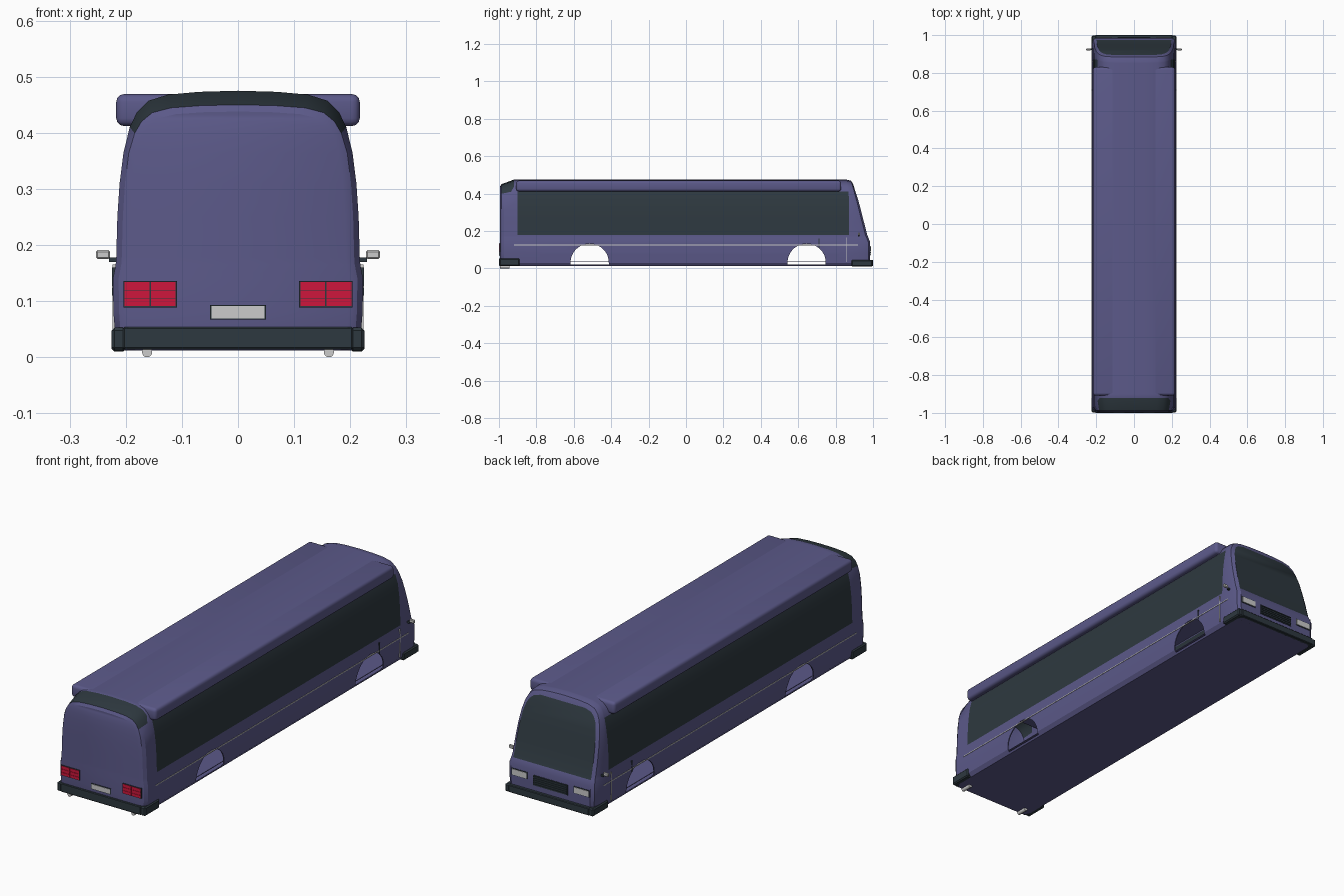
import bpy, bmesh, math
from mathutils import Vector

cube = bpy.data.objects.get("Cube")
if cube:
    bpy.data.objects.remove(cube, do_unlink=True)


def material(name, rgb):
    m = bpy.data.materials.new(name)
    m.use_nodes = True
    m.diffuse_color = (*rgb, 1)
    m.node_tree.nodes["Principled BSDF"].inputs["Base Color"].default_value = (*rgb, 1)
    return m


PAINT = material("violet paint", (0.105, 0.10, 0.25))
DARK = material("dark glass and rubber", (0.027, 0.04, 0.05))
RED = material("red lamp", (0.62, 0.008, 0.045))
LIGHT = material("light grey", (0.6, 0.6, 0.6))


def finish(name, bm, mats, smooth=None):
    bmesh.ops.recalc_face_normals(bm, faces=bm.faces)
    mesh = bpy.data.meshes.new(name)
    bm.to_mesh(mesh)
    bm.free()
    for m in mats:
        mesh.materials.append(m)
    ob = bpy.data.objects.new(name, mesh)
    bpy.context.collection.objects.link(ob)
    if smooth:
        activate(ob)
        bpy.ops.object.shade_smooth_by_angle(angle=math.radians(smooth))
    return ob


def activate(ob):
    bpy.ops.object.select_all(action='DESELECT')
    ob.select_set(True)
    bpy.context.view_layer.objects.active = ob


def box(name, lo, hi, mat, bevel=0, segments=1):
    lo, hi = Vector(lo), Vector(hi)
    bm = bmesh.new()
    bmesh.ops.create_cube(bm, size=1)
    for v in bm.verts:
        v.co = (lo + hi) / 2 + v.co * (hi - lo)
    if bevel:
        bmesh.ops.bevel(bm, geom=bm.edges[:], offset=bevel, segments=segments,
                        profile=0.5, affect='EDGES')
    return finish(name, bm, [mat], 35 if segments > 1 else None)


def pair(name, lo, hi, mat, bevel=0, segments=1):
    """A box on the left (+x) and its mirror on the right."""
    box("left_" + name, lo, hi, mat, bevel, segments)
    box("right_" + name, (-hi[0], lo[1], lo[2]), (-lo[0], hi[1], hi[2]), mat, bevel, segments)


# Half cross-section of the body, (x, z) from the sill to the roof centre
SECTION = [(0.205, 0.012), (0.218, 0.03), (0.222, 0.08), (0.223, 0.14), (0.218, 0.165),
           (0.217, 0.178), (0.215, 0.25), (0.211, 0.31), (0.204, 0.365), (0.193, 0.41),
           (0.18, 0.437), (0.16, 0.457), (0.125, 0.468), (0.07, 0.473), (0, 0.475)]
N = len(SECTION)


def nose(z):
    """Windscreen end: upright below, raked above."""
    if z < 0.145:
        return 0.985
    if z < 0.175:
        return 0.985 - (z - 0.145) * 0.5
    return 0.97 - (z - 0.175) * 0.255


def ring(bm, y_of, inset=0.0, top=0.475):
    right = []
    for x, z in SECTION:
        zz = z if z < 0.36 else 0.36 + (z - 0.36) * (top - 0.36) / 0.115
        right.append((x * (1 - inset / 0.22), y_of(z), zz))
    pts = right + [(-x, y, z) for x, y, z in reversed(right[:-1])]
    return [bm.verts.new(p) for p in pts]


def row_z(j):
    """Mid height of section row j."""
    i = j if j < N - 1 else 2 * N - 3 - j
    return (SECTION[i][1] + SECTION[i + 1][1]) / 2


# Body: rings from tail to nose
bm = bmesh.new()
tail = lambda z: -0.92 if z > 0.43 else (-0.935 if z > 0.4 else -0.972)
rings = [ring(bm, lambda z: -0.994, 0.025, 0.438),
         ring(bm, lambda z: -0.987, 0.01, 0.45),
         ring(bm, tail),
         ring(bm, lambda z: -0.90),
         ring(bm, lambda z: min(0.872, nose(z) - 0.042)),
         ring(bm, lambda z: nose(z) - 0.035),
         ring(bm, lambda z: nose(z) - 0.01, 0.006, 0.468),
         ring(bm, nose, 0.02, 0.45)]
for k, (a, b) in enumerate(zip(rings, rings[1:])):
    for j in range(2 * N - 2):
        f = bm.faces.new((a[j], a[j + 1], b[j + 1], b[j]))
        side_window = k == 3 and 0.175 < row_z(j) < 0.41
        rear_window = k == 1 and row_z(j) > 0.41
        f.material_index = int(side_window or rear_window)
    bm.faces.new((a[0], b[0], b[-1], a[-1]))
for r, glazed in ((rings[0], False), (rings[-1], True)):
    for i in range(N - 1):
        corners = [r[i], r[i + 1], r[-2 - i], r[-1 - i]]
        if i == N - 2:
            corners = [r[i], r[i + 1], r[-1 - i]]
        f = bm.faces.new(corners)
        f.material_index = int(glazed and 0.17 < row_z(i) < 0.466)
body = finish("body_shell", bm, [PAINT, DARK])

# Hollow the body and open the wheel arches
activate(body)
mod = body.modifiers.new("skin", 'SOLIDIFY')
mod.thickness = 0.005
mod.offset = -1
bpy.ops.object.modifier_apply(modifier=mod.name)
for yc in (-0.515, 0.645):
    bm = bmesh.new()
    angles = [math.pi * i / 32 for i in range(33)]
    prof = [(yc + 0.102 * math.cos(a), 0.032 + 0.1 * math.sin(a)) for a in angles]
    prof += [(yc - 0.102, 0.02), (yc + 0.102, 0.02)]
    face = bm.faces.new([bm.verts.new((-0.3, y, z)) for y, z in prof])
    out = bmesh.ops.extrude_face_region(bm, geom=[face])
    bmesh.ops.translate(bm, vec=(0.6, 0, 0),
                        verts=[g for g in out["geom"] if isinstance(g, bmesh.types.BMVert)])
    cutter = finish("arch_cutter", bm, [PAINT])
    cutter.hide_render = True
    activate(body)
    mod = body.modifiers.new("arch", 'BOOLEAN')
    mod.operation = 'DIFFERENCE'
    mod.solver = 'EXACT'
    mod.object = cutter
    bpy.ops.object.modifier_apply(modifier=mod.name)
    bpy.data.objects.remove(cutter, do_unlink=True)
activate(body)
bpy.ops.object.shade_smooth_by_angle(angle=math.radians(28))

# Roof slab with overhanging side rails, and inner floor
box("roof_slab", (-0.217, -0.908, 0.412), (0.217, 0.83, 0.469), PAINT, 0.014, 3)
box("inner_floor", (-0.205, -0.95, 0.033), (0.205, 0.95, 0.036), PAINT)

# Bumpers
box("rear_bumper", (-0.205, -1.0, 0.014), (0.205, -0.96, 0.054), DARK, 0.003)
box("front_bumper", (-0.205, 0.96, 0.012), (0.205, 1.0, 0.046), DARK, 0.003)
pair("rear_bumper_corner", (0.2, -0.997, 0.012), (0.225, -0.89, 0.053), DARK, 0.005)
pair("front_bumper_corner", (0.2, 0.885, 0.01), (0.225, 0.997, 0.046), DARK, 0.005)

# Tail lamps with a dark backing, and the blank rear plate
pair("tail_lamp_backing", (0.109, -0.997, 0.089), (0.204, -0.99, 0.136), DARK)
for x0, x1 in ((0.111, 0.155), (0.158, 0.202)):
    for z0, z1 in ((0.091, 0.104), (0.105, 0.119), (0.12, 0.134)):
        pair("tail_lamp", (x0, -0.999, z0), (x1, -0.992, z1), RED)
box("rear_plate_frame", (-0.05, -0.997, 0.067), (0.05, -0.99, 0.093), DARK)
box("rear_plate", (-0.047, -0.999, 0.069), (0.047, -0.992, 0.091), LIGHT)

# Headlamps and slatted grille
pair("headlamp_frame", (0.118, 0.98, 0.089), (0.198, 0.987, 0.121), DARK)
pair("headlamp", (0.121, 0.982, 0.092), (0.195, 0.989, 0.118), LIGHT)
box("grille", (-0.088, 0.98, 0.07), (0.088, 0.987, 0.117), DARK)
for i in range(5):
    z = 0.074 + i * 0.009
    box("grille_slat", (-0.085, 0.984, z), (0.085, 0.99, z + 0.004), DARK)

# Side trim, door edge and handle
pair("side_trim", (0.219, -0.92, 0.123), (0.2245, 0.92, 0.127), LIGHT)
pair("door_edge", (0.218, 0.859, 0.035), (0.2238, 0.862, 0.165), LIGHT)
pair("door_handle", (0.219, 0.708, 0.11), (0.2245, 0.713, 0.16), DARK)

# Mirrors
pair("mirror_arm", (0.212, 0.92, 0.17), (0.23, 0.928, 0.178), DARK)
pair("mirror_head", (0.228, 0.919, 0.175), (0.253, 0.93, 0.191), LIGHT, 0.003)

# Exhaust pipes
for x in (-0.162, 0.162):
    bm = bmesh.new()
    bmesh.ops.create_cone(bm, cap_ends=True, segments=16, radius1=0.009, radius2=0.009, depth=0.05)
    for v in bm.verts:
        v.co = Vector((x + v.co.x, -0.97 + v.co.z, 0.009 + v.co.y))
    finish("exhaust_pipe", bm, [LIGHT], 35)
